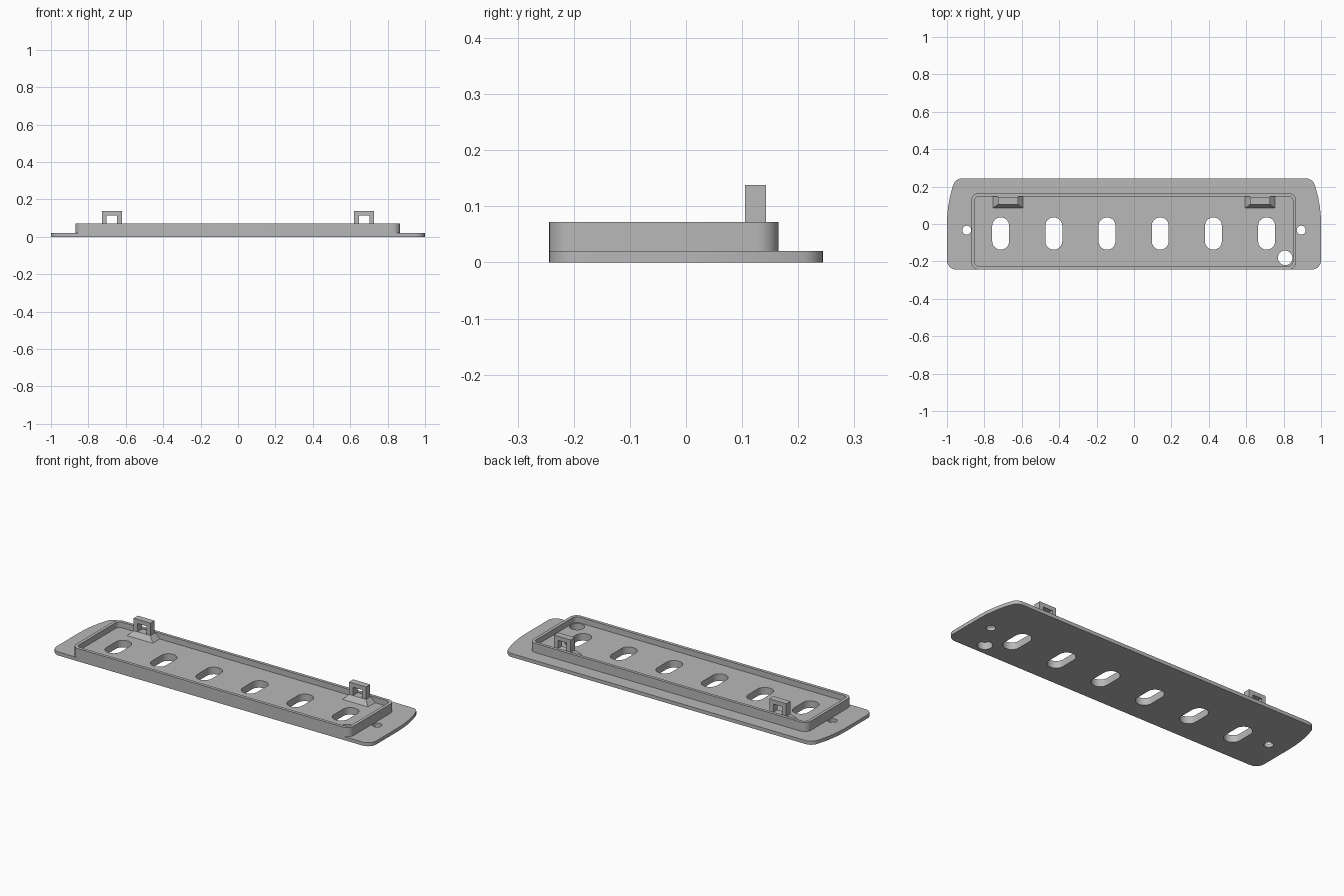
import bpy, bmesh, math
from mathutils import Vector, Matrix

cube = bpy.data.objects.get("Cube")
if cube:
    bpy.data.objects.remove(cube, do_unlink=True)

grey = bpy.data.materials.new("light grey plastic")
grey.use_nodes = True
color = (0.48, 0.48, 0.48, 1)
grey.diffuse_color = color
grey.node_tree.nodes["Principled BSDF"].inputs["Base Color"].default_value = color


def fillet(corners, steps=8):
    """Round a convex counter-clockwise outline given as (x, y, radius)."""
    out = []
    for i, (x, y, r) in enumerate(corners):
        p = Vector((x, y))
        if r == 0:
            out.append(p)
            continue
        a = (Vector(corners[i - 1][:2]) - p).normalized()
        b = (Vector(corners[(i + 1) % len(corners)][:2]) - p).normalized()
        half = a.angle(b) / 2
        center = p + (a + b).normalized() * r / math.sin(half)
        start = p + a * r / math.tan(half) - center
        sweep = math.pi - 2 * half
        for k in range(steps + 1):
            out.append(center + Matrix.Rotation(sweep * k / steps, 2) @ start)
    return out


def rounded_rect(x0, x1, y0, y1, r):
    return fillet([(x0, y0, r), (x1, y0, r), (x1, y1, r), (x0, y1, r)])


def circle(cx, cy, r, n=32):
    return [Vector((cx + r * math.cos(t), cy + r * math.sin(t)))
            for t in (2 * math.pi * k / n for k in range(n))]


def solid(name, outlines, z0, z1, top=None, matrix=None):
    """Prisms from outlines; an optional top outline tapers them."""
    bm = bmesh.new()
    for outline in outlines:
        low = [bm.verts.new((p[0], p[1], z0)) for p in outline]
        high = [bm.verts.new((p[0], p[1], z1)) for p in (top or outline)]
        bm.faces.new(low[::-1])
        bm.faces.new(high)
        for i in range(len(low)):
            j = (i + 1) % len(low)
            bm.faces.new((low[i], low[j], high[j], high[i]))
    if matrix:
        bm.transform(matrix)
    bmesh.ops.recalc_face_normals(bm, faces=bm.faces)
    mesh = bpy.data.meshes.new(name)
    bm.to_mesh(mesh)
    bm.free()
    mesh.materials.append(grey)
    obj = bpy.data.objects.new(name, mesh)
    bpy.context.collection.objects.link(obj)
    return obj


def activate(obj):
    bpy.ops.object.select_all(action='DESELECT')
    obj.select_set(True)
    bpy.context.view_layer.objects.active = obj


def cut(obj, cutter):
    activate(obj)
    mod = obj.modifiers.new("cut", 'BOOLEAN')
    mod.operation = 'DIFFERENCE'
    mod.solver = 'EXACT'
    mod.object = cutter
    bpy.ops.object.modifier_apply(modifier=mod.name)


FLANGE, FLOOR, RIM = 0.02, 0.04, 0.072
BACK, FRONT = 0.244, -0.244

# Base flange: straight front, ends curving inward toward the back
right = [(1, FRONT, 0.05)]
right += [(1 - y * y / 1.34, y, 0) for y in (0, 0.045, 0.09, 0.135, 0.17)]
right += [(0.955, BACK, 0.05)]
left = [(-x, y, r) for x, y, r in reversed(right)]
flange = solid("base_flange", [fillet(right + left)], 0, FLANGE)

# Raised tray with a shallow pocket and thin rim
tray = solid("tray", [rounded_rect(-0.87, 0.867, FRONT, 0.165, 0.04)], FLANGE, RIM)
pocket = solid("pocket_cutter",
               [rounded_rect(-0.852, 0.849, FRONT + 0.018, 0.148, 0.024)], FLOOR, 0.1)
cut(tray, pocket)

# Six slots, two screw holes and one corner hole
slots = [rounded_rect(x - 0.045, x + 0.045, -0.137, 0.035, 0.044)
         for x in (-0.713 + 0.2844 * k for k in range(6))]
holes = slots + [circle(s * 0.894, -0.033, 0.024) for s in (-1, 1)]
holes.append(circle(0.808, -0.181, 0.039))
drill = solid("hole_cutter", holes, -0.05, 0.06)
cut(flange, drill)
# The tray gets only the holes that lie inside it
inner_drill = solid("tray_hole_cutter", slots + holes[-1:], -0.05, 0.06)
cut(tray, inner_drill)
for helper in (pocket, drill, inner_drill):
    bpy.data.objects.remove(helper, do_unlink=True)

# Two latch loops, each an arch on a flared foot
upright = Matrix.Rotation(math.pi / 2, 4, 'X')
for side, label in ((-1, "right"), (1, "left")):
    cx = side * 0.674
    foot_top = 0.068
    base = [(cx - 0.08, 0.085), (cx + 0.08, 0.085), (cx + 0.08, 0.149), (cx - 0.08, 0.149)]
    top = [(cx - 0.053, 0.105), (cx + 0.053, 0.105), (cx + 0.053, 0.149), (cx - 0.053, 0.149)]
    solid(label + "_latch_foot", [base], FLOOR, foot_top, top)
    half = [(0.053, foot_top), (0.053, 0.138)]
    inner = [(0.028, 0.115), (0.028, foot_top)]
    arch = [(cx + x, z) for x, z in half]
    arch += [(cx - x, z) for x, z in reversed(half)]
    arch += [(cx - x, z) for x, z in reversed(inner)]
    arch += [(cx + x, z) for x, z in inner]
    solid(label + "_latch_loop", [arch], -0.143, -0.105, matrix=upright)

# Smooth the rounded walls, keep the edges crisp
for obj in (flange, tray):
    activate(obj)
    bpy.ops.object.shade_smooth_by_angle(angle=math.radians(30))
